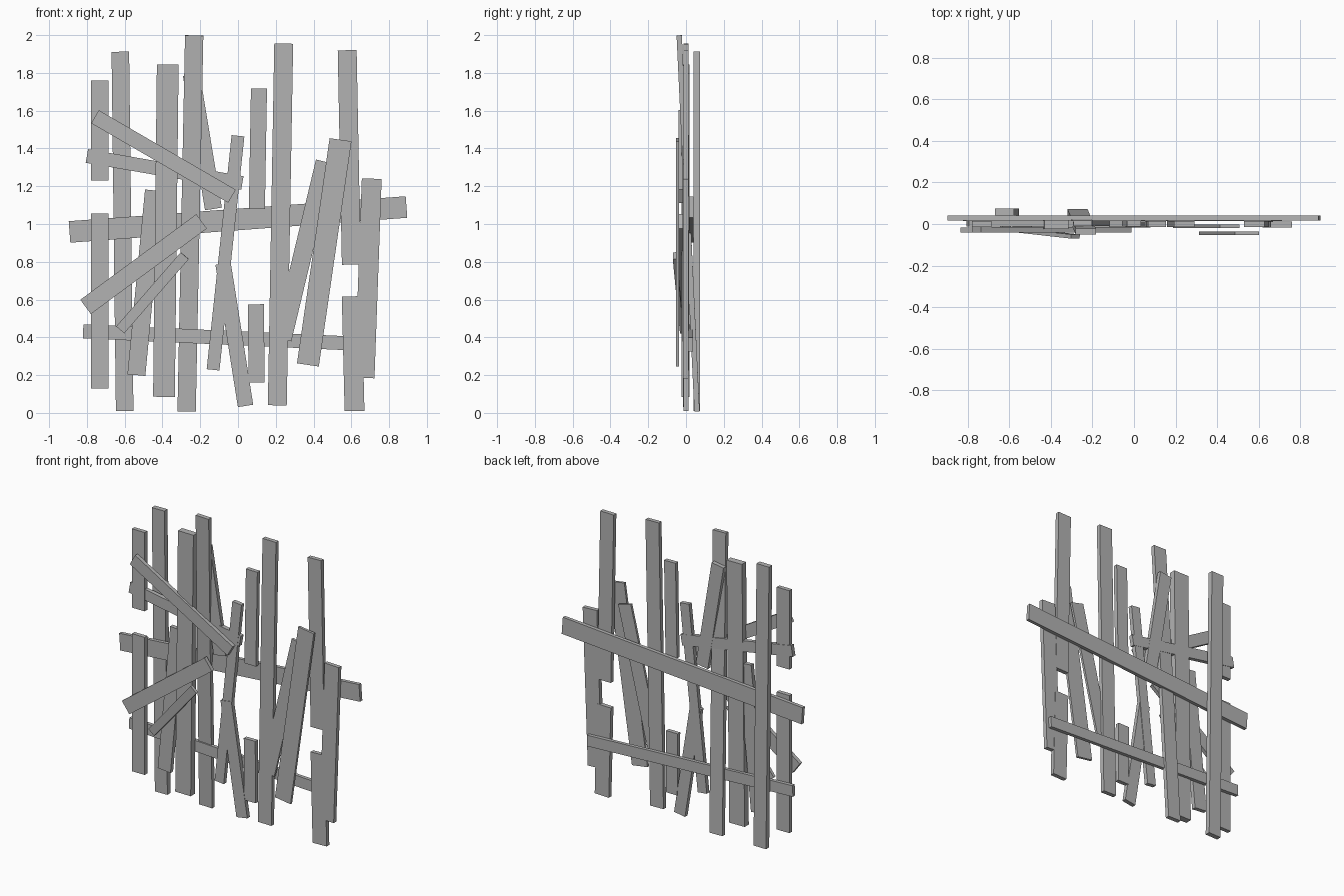
import bpy
from mathutils import Vector, Matrix

wood = bpy.data.materials.new("weathered_grey")
wood.diffuse_color = (0.45, 0.45, 0.45, 1)


def plank(name, x0, z0, x1, z1, width, y0=0.0, y1=None, thick=0.028):
    """Flat board whose centre line runs from (x0, y0, z0) to (x1, y1, z1)."""
    a = Vector((x0, y0, z0))
    b = Vector((x1, y0 if y1 is None else y1, z1))
    along = (b - a).normalized()
    side = Vector((0, 1, 0)).cross(along).normalized()
    depth = along.cross(side)
    bpy.ops.mesh.primitive_cube_add(size=1)
    ob = bpy.context.object
    ob.name = name
    ob.data.name = name
    frame = Matrix((side * width, depth * thick, along * (b - a).length)).transposed().to_4x4()
    ob.data.transform(Matrix.Translation((a + b) / 2) @ frame)
    ob.data.materials.append(wood)


# Upright boards, left to right
plank("left_post_lower", -0.732, 0.13, -0.732, 1.055, 0.095)
plank("left_post_upper", -0.732, 1.23, -0.732, 1.76, 0.095)
plank("back_post", -0.6, 0.01, -0.623, 1.912, 0.093, 0.057, thick=0.034)
plank("wide_post", -0.392, 0.085, -0.372, 1.845, 0.115, -0.003, thick=0.044)
plank("leaning_post", -0.272, 0.008, -0.232, 1.998, 0.097, 0.058, -0.036)
plank("short_post_upper", 0.1, 1.08, 0.111, 1.717, 0.085)
plank("short_post_lower", 0.098, 0.16, 0.095, 0.575, 0.085)
plank("centre_post", 0.208, 0.04, 0.242, 1.955, 0.1)
plank("right_post_upper", 0.6, 0.785, 0.578, 1.92, 0.1)
plank("right_post_lower", 0.617, 0.01, 0.602, 0.617, 0.105)
plank("end_post", 0.67, 0.185, 0.708, 1.24, 0.105, -0.002)

# Rails across the back
plank("upper_rail", -0.892, 0.958, 0.892, 1.09, 0.114, 0.029, thick=0.024)
plank("lower_rail", -0.82, 0.432, 0.71, 0.363, 0.074, 0.026, thick=0.024)

# Slanted boards between the posts
plank("slanted_left", -0.538, 0.2, -0.445, 1.178, 0.095, -0.003)
plank("slanted_behind", -0.13, 1.08, -0.247, 1.79, 0.09, 0.004)
plank("slanted_rail", -0.8, 1.36, 0.023, 1.217, 0.073, 0.003)
plank("centre_brace_long", -0.132, 0.228, 0.0, 1.467, 0.068, 0.002)
plank("centre_brace_short", 0.04, 0.037, -0.079, 0.79, 0.082, -0.002)
plank("slanted_right", 0.235, 0.39, 0.46, 1.33, 0.097, -0.011, thick=0.016)

# Boards nailed on the front
plank("front_brace_upper", -0.757, 1.568, -0.032, 1.147, 0.08, -0.027, thick=0.026)
plank("front_brace_middle", -0.807, 0.561, -0.193, 1.014, 0.094, -0.029, thick=0.026)
plank("front_brace_thin", -0.623, 0.44, -0.282, 0.832, 0.056, -0.022, -0.06, 0.02)
plank("front_brace_right", 0.37, 0.254, 0.543, 1.446, 0.117, -0.045, thick=0.017)
